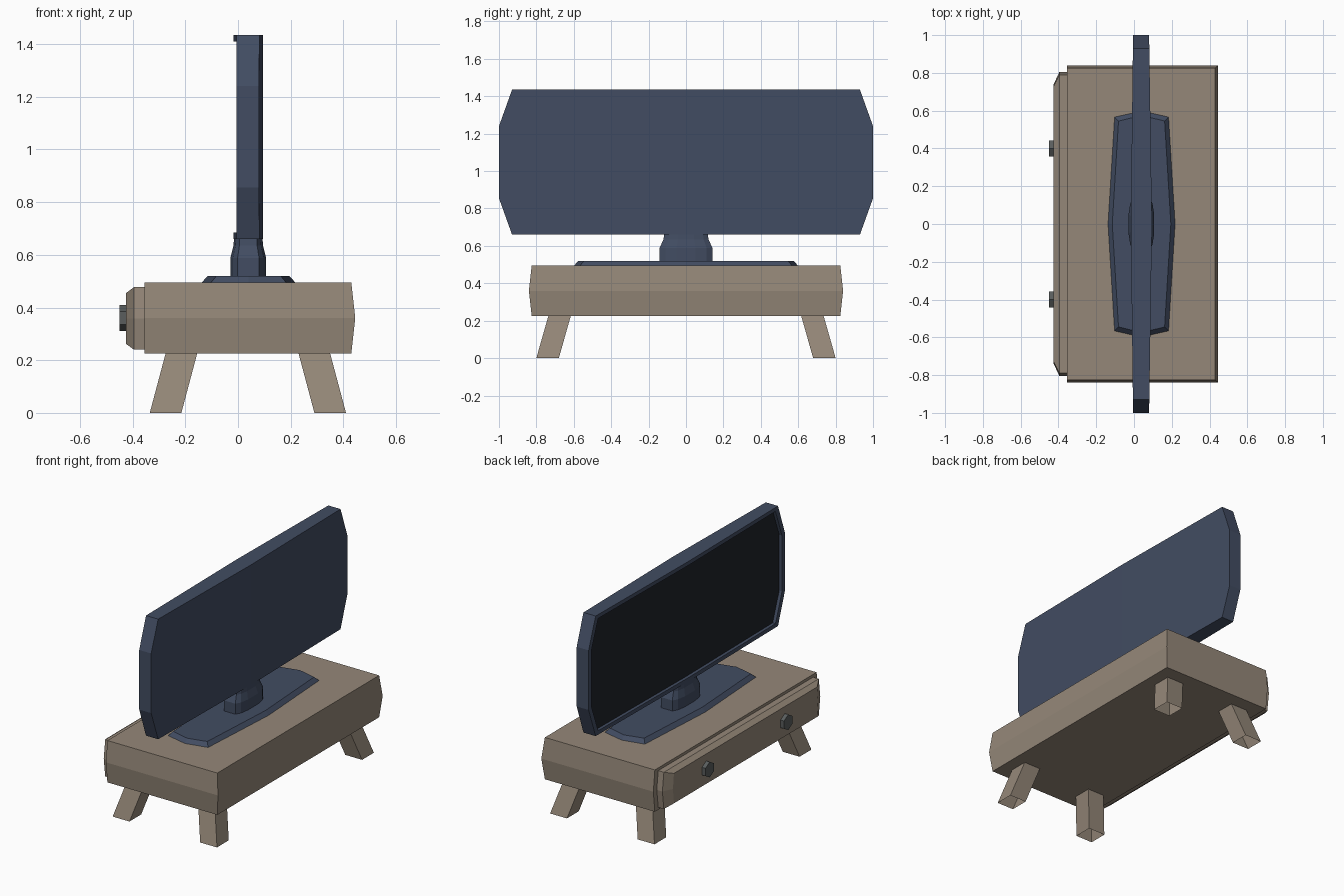
import bpy, bmesh, math

if "Cube" in bpy.data.objects:
    bpy.data.objects.remove(bpy.data.objects["Cube"])


def material(name, rgb):
    m = bpy.data.materials.new(name)
    m.diffuse_color = (*rgb, 1)
    m.use_nodes = True
    m.node_tree.nodes["Principled BSDF"].inputs["Base Color"].default_value = m.diffuse_color
    return m


WOOD = material("wood", (0.30, 0.245, 0.19))
BLUE = material("blue_plastic", (0.054, 0.073, 0.122))
DARK = material("dark_glass", (0.014, 0.016, 0.022))
METAL = material("knob_metal", (0.10, 0.11, 0.11))


def loft(name, rings, mat, caps=True, split=False):
    """Skin a list of equal-length point rings into one flat-shaded object."""
    bm = bmesh.new()
    vr = [[bm.verts.new(p) for p in r] for r in rings]
    n = len(vr[0])
    for a, b in zip(vr, vr[1:]):
        for i in range(n):
            j = (i + 1) % n
            bm.faces.new((a[i], a[j], b[j], b[i]))
    if caps:
        for r in (vr[0], vr[-1]):
            if split:   # two halves folded along the centre line
                h = n // 2
                bm.faces.new(r[:h + 1])
                bm.faces.new(r[h:] + r[:1])
            else:
                bm.faces.new(r)
    bmesh.ops.recalc_face_normals(bm, faces=bm.faces)
    me = bpy.data.meshes.new(name)
    bm.to_mesh(me)
    bm.free()
    me.materials.append(mat)
    ob = bpy.data.objects.new(name, me)
    bpy.context.collection.objects.link(ob)
    return ob


def rect(x0, x1, y0, y1, z):
    return [(x0, y0, z), (x1, y0, z), (x1, y1, z), (x0, y1, z)]


def mirrored(quarter, cx, z):
    """Full ring from the quarter outline, running from +x axis to +y axis."""
    pts = list(quarter)
    pts += [(-x, y) for x, y in reversed(quarter) if x > 0]
    pts += [(x, -y) for x, y in reversed(pts) if y > 0]
    return [(cx + x, y, z) for x, y in pts]


# Cabinet body, swelling slightly at mid height
loft("cabinet", [rect(-0.355, 0.43, -0.825, 0.825, 0.225),
                 rect(-0.355, 0.445, -0.84, 0.84, 0.36),
                 rect(-0.355, 0.43, -0.825, 0.825, 0.495)], WOOD)


# Drawer panel with chamfered rim
def panel_ring(x, y_mid, y_end, z0, z1):
    zm = (z0 + z1) / 2
    return [(x, -y_end, z0), (x, y_end, z0), (x, y_mid, zm),
            (x, y_end, z1), (x, -y_end, z1), (x, -y_mid, zm)]


loft("drawer_panel", [panel_ring(-0.35, 0.805, 0.79, 0.24, 0.477),
                      panel_ring(-0.395, 0.805, 0.79, 0.24, 0.477),
                      panel_ring(-0.425, 0.74, 0.73, 0.262, 0.455)], WOOD)

for side, s in (("left", -1), ("right", 1)):
    # Hexagonal drawer knobs
    loft(f"{side}_knob",
         [[(x, s * 0.4 + 0.05 * math.sin(k * math.pi / 3),
            0.36 + 0.05 * math.cos(k * math.pi / 3)) for k in range(6)]
          for x in (-0.42, -0.45)], METAL)
    # Splayed legs, open at the foot
    for end, e in (("back", -1), ("front", 1)):
        rings = []
        for z, dx, y in ((0.225, 0.2525, 0.676), (0, 0.3125, 0.74)):
            cx, cy = 0.0375 + e * dx, s * y
            rings.append(rect(cx - 0.06, cx + 0.06, cy - 0.06, cy + 0.06, z))
        loft(f"{end}_{side}_leg", rings, WOOD, caps=False)

# Stand base with sloping rim
loft("stand_base",
     [mirrored([(0.182, 0), (0.147, 0.57), (0, 0.603)], 0.04, 0.49),
      mirrored([(0.155, 0), (0.122, 0.545), (0, 0.575)], 0.04, 0.52)], BLUE)

# Stand neck, narrowing under the screen
outline = [(1, 0.36), (0.86, 0.78), (0.6, 1)]


def neck_ring(rx, ry, z):
    q = [(x * rx, y * ry) for x, y in outline]
    half = q + [(-x, y) for x, y in reversed(q)]
    return [(0.039 + x, y, z) for x, y in half + [(-x, -y) for x, y in half]]


loft("stand_neck", [neck_ring(0.068, 0.142, 0.515), neck_ring(0.068, 0.142, 0.588),
                    neck_ring(0.056, 0.12, 0.635), neck_ring(0.053, 0.115, 0.68)], BLUE)

# Television: octagonal outline folded gently along the centre line
EDGE = [(0, 1.435), (0.93, 1.435), (1, 1.24), (1, 0.855), (0.93, 0.66)]
EDGE += [(0, 0.66)] + [(-y, z) for y, z in reversed(EDGE[1:])]


def tv_ring(x0, slope, ky=1, kz=1):
    zc = 1.0475
    return [(x0 + slope * abs(y), y * ky, zc + (z - zc) * kz) for y, z in EDGE]


loft("television_frame", [tv_ring(0.095, -0.015), tv_ring(-0.017, 0.012),
                          tv_ring(-0.017, 0.012, 0.972, 0.935),
                          tv_ring(0.006, 0.012, 0.972, 0.935)], BLUE, split=True)
loft("television_screen", [tv_ring(0.003, 0.012, 0.972, 0.935),
                           tv_ring(0.02, 0.012, 0.972, 0.935)], DARK, split=True)
